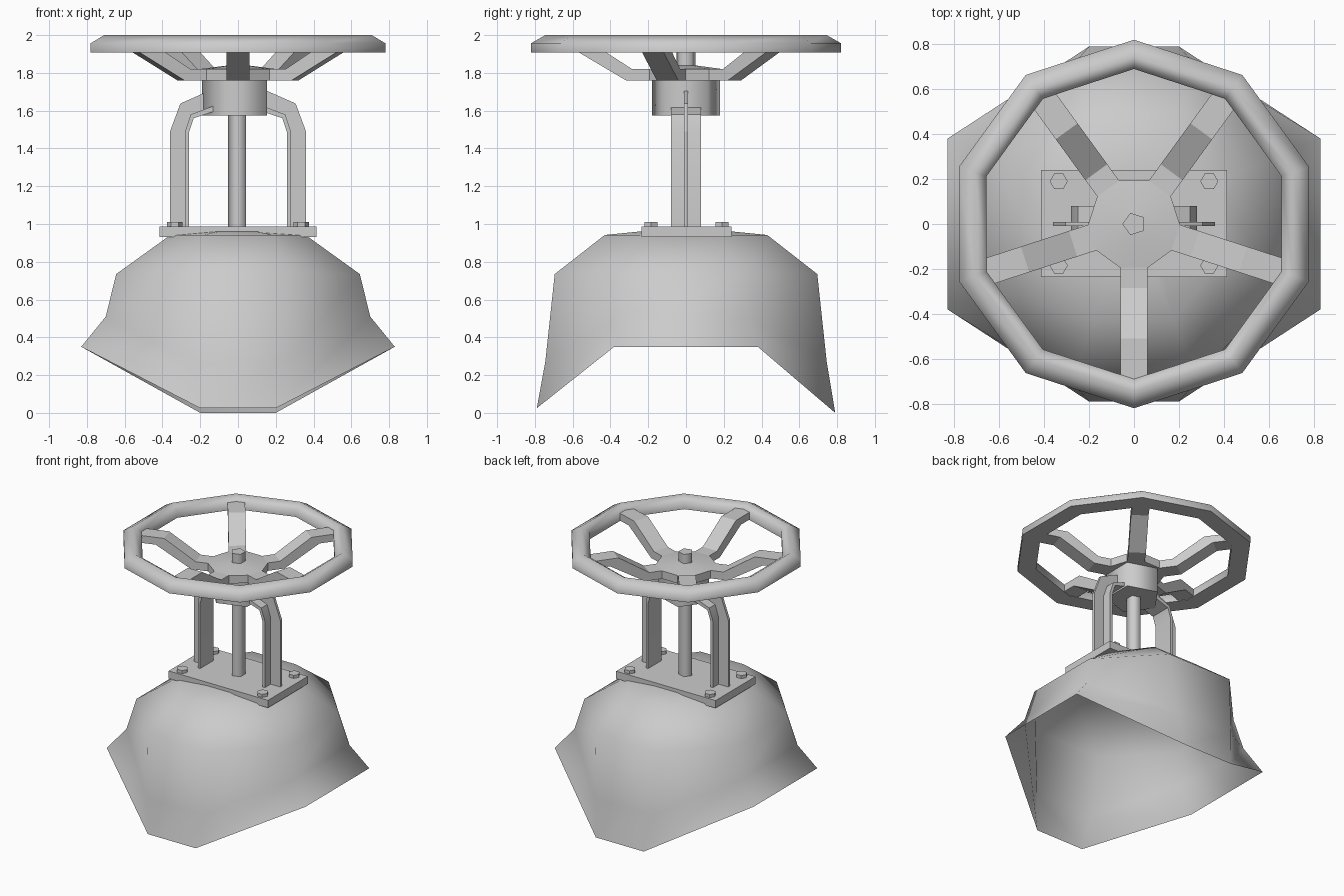
import bpy
from math import cos, sin, pi, radians

if "Cube" in bpy.data.objects:
    bpy.data.objects.remove(bpy.data.objects["Cube"])


def make(name, verts, faces, angle=0):
    me = bpy.data.meshes.new(name)
    me.from_pydata(verts, [], faces)
    ob = bpy.data.objects.new(name, me)
    bpy.context.collection.objects.link(ob)
    bpy.ops.object.select_all(action='DESELECT')
    ob.select_set(True)
    bpy.context.view_layer.objects.active = ob
    bpy.ops.object.mode_set(mode='EDIT')
    bpy.ops.mesh.select_all(action='SELECT')
    bpy.ops.mesh.normals_make_consistent(inside=False)
    bpy.ops.object.mode_set(mode='OBJECT')
    if angle:
        bpy.ops.object.shade_smooth_by_angle(angle=radians(angle))
    return ob


def loft(name, rings, angle=0, caps=True, close=False):
    """Bridge equal-sized rings of points."""
    n, m = len(rings[0]), len(rings)
    verts = [p for r in rings for p in r]
    faces = []
    for i in range(m if close else m - 1):
        a, b = i * n, (i + 1) % m * n
        faces += [(a + j, a + (j + 1) % n, b + (j + 1) % n, b + j) for j in range(n)]
    if caps and not close:
        faces += [tuple(range(n)), tuple(range((m - 1) * n, m * n))]
    return make(name, verts, faces, angle)


def ngon(r, n, z, start=0.0, x=0, y=0):
    return [(x + r * cos(start + 2 * pi * i / n), y + r * sin(start + 2 * pi * i / n), z)
            for i in range(n)]


def prism(name, r, n, z0, z1, start=0.0, x=0, y=0, angle=0):
    return loft(name, [ngon(r, n, z0, start, x, y), ngon(r, n, z1, start, x, y)], angle)


def slab(name, profile, half, rot=0.0, angle=0):
    """Radial (r, z) profile given a width and turned about z."""
    c, s = cos(rot), sin(rot)
    rings = [[(r * c - w * s, r * s + w * c, z) for r, z in profile] for w in (-half, half)]
    return loft(name, rings, angle)


# Bonnet: open eight-sided shell with a saddle-shaped lower edge
def octagon(xs, ys, zs, xe, ye, ze):
    return [(xs, -ys, zs), (xs, ys, zs), (xe, ye, ze), (-xe, ye, ze),
            (-xs, ys, zs), (-xs, -ys, zs), (-xe, -ye, ze), (xe, -ye, ze)]


rings = [octagon(0.83, 0.38, 0.35, 0.2, 0.79, 0.01),
         octagon(0.70, 0.33, 0.51, 0.24, 0.745, 0.27),
         octagon(0.645, 0.29, 0.735, 0.27, 0.695, 0.735),
         octagon(0.36, 0.19, 0.94, 0.18, 0.43, 0.942),
         octagon(0.10, 0.08, 0.962, 0.08, 0.2, 0.965)]
rings[0] = [(x, y, 0.025 if y < -0.5 else 0.0 if y > 0.5 else z) for x, y, z in rings[0]]
verts = [p for r in rings for p in r]
faces = [(i * 8 + j, i * 8 + (j + 1) % 8, i * 8 + 8 + (j + 1) % 8, i * 8 + 8 + j)
         for i in range(4) for j in range(8)] + [tuple(range(32, 40))]
make("bonnet_shell", verts, faces, 60)

# Base plate
loft("base_plate", [[(-0.415, -0.235, z), (0.415, -0.235, z), (0.415, 0.24, z), (-0.415, 0.24, z)]
                    for z in (0.93, 0.987)])

# Hex bolts
for x in (-0.335, 0.335):
    for y in (-0.185, 0.19):
        prism("plate_bolt", 0.04, 6, 0.98, 1.01, 0, x, y)

# Yoke arms: bent flange with a thin outer web
flange = [(0.26, 0.975), (0.26, 1.485), (0.235, 1.56), (0.13, 1.595),
          (0.13, 1.625), (0.25, 1.58), (0.28, 1.49), (0.28, 0.975)]
web = [(0.27, 0.975), (0.27, 1.49), (0.243, 1.57), (0.13, 1.61),
       (0.13, 1.715), (0.305, 1.638), (0.36, 1.49), (0.36, 0.975)]
for side, rot in (("right", 0), ("left", pi)):
    slab("yoke_flange_" + side, flange, 0.08, rot, 40)
    slab("yoke_web_" + side, web, 0.01, rot)

# Stem and collar, both five-sided
prism("stem", 0.052, 5, 0.95, 1.91, pi, angle=75)
prism("collar", 0.19, 5, 1.575, 1.765, pi, angle=75)

# Handwheel hub: ten sides lined up with the spokes, slightly domed
hub_angles = [radians(-90 + 72 * k + d) for k in range(5) for d in (-17.5, 17.5)]
loft("wheel_hub", [[(r * cos(a), r * sin(a), z) for a in hub_angles]
                   for r, z in ((0.204, 1.76), (0.204, 1.82), (0.05, 1.84))], 30)

# Spokes with an upward bend
spoke = [(0.18, 1.76), (0.317, 1.76), (0.57, 1.91), (0.72, 1.91),
         (0.72, 1.965), (0.51, 1.965), (0.285, 1.82), (0.18, 1.82)]
for k in range(5):
    slab("wheel_spoke", spoke, 0.06, radians(-90 + 72 * k))

# Rim: five-sided section swept round ten corners
section = [(0.82, 1.907), (0.82, 1.957), (0.745, 2.0), (0.69, 1.965), (0.69, 1.907)]
loft("wheel_rim", [[(r * cos(a), r * sin(a), z) for r, z in section]
                   for a in (radians(90 + 36 * i) for i in range(10))], 65, close=True)
